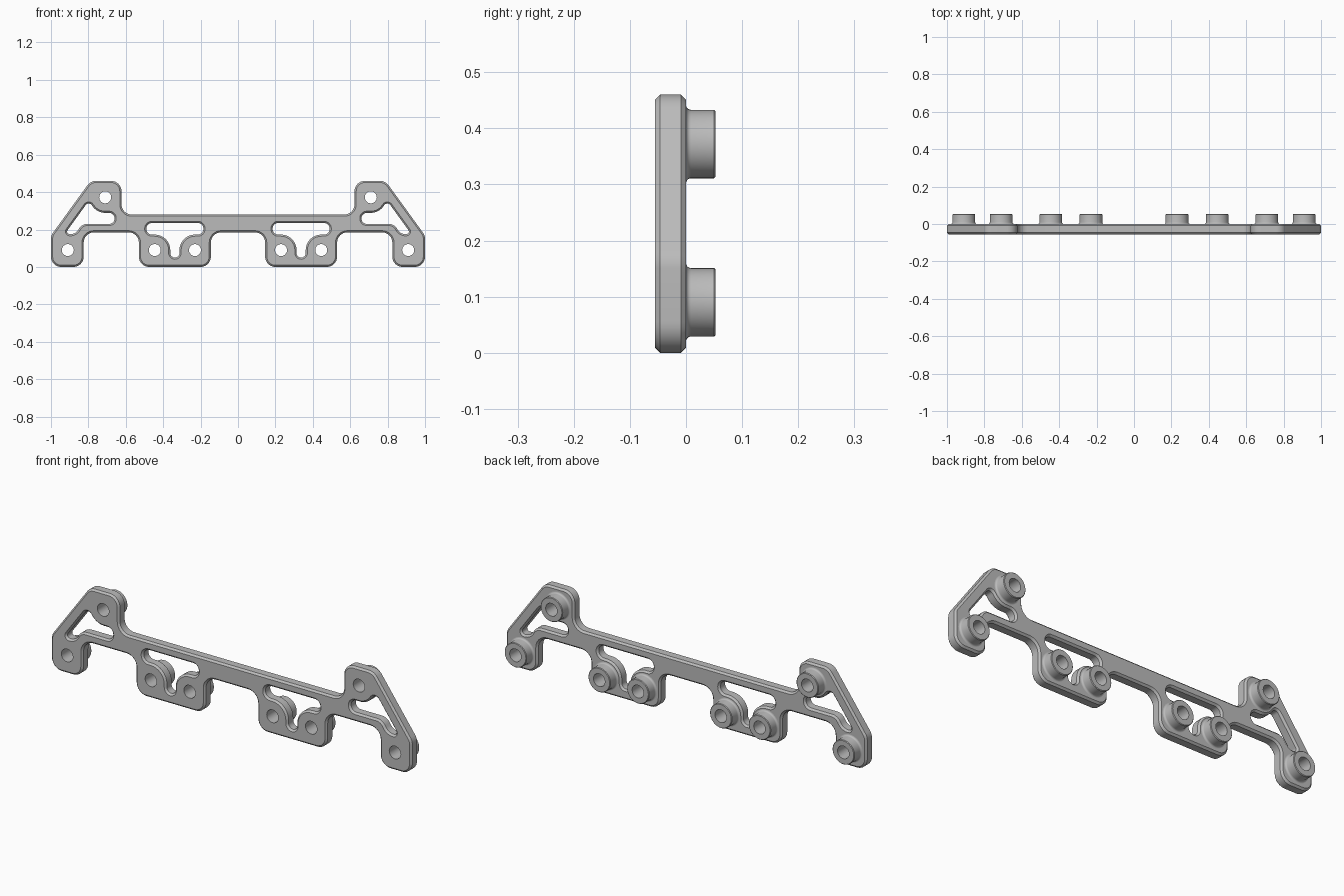
import bpy, bmesh, math
from mathutils import Vector

cube = bpy.data.objects.get("Cube")
if cube:
    bpy.data.objects.remove(cube, do_unlink=True)

FRONT, BACK, CHAMFER = -0.055, 0.0, 0.009
HOLE_R, BOSS_R, FILLET = 0.032, 0.061, 0.009
BOSS_TOP, SEGMENTS = 0.053, 40

grey = bpy.data.materials.new("plain_grey")
grey.use_nodes = True
grey.diffuse_color = (0.5, 0.5, 0.5, 1)
grey.node_tree.nodes["Principled BSDF"].inputs["Base Color"].default_value = (0.5, 0.5, 0.5, 1)


def mirrored(corners):
    return [(-x, z, r) for x, z, r in reversed(corners)]


def rounded(corners, steps=8):
    """Polygon of (x, z, radius) corners turned into a filleted loop."""
    points = []
    for i, (x, z, r) in enumerate(corners):
        p = Vector((x, z))
        a = (Vector(corners[i - 1][:2]) - p).normalized()
        b = (Vector(corners[(i + 1) % len(corners)][:2]) - p).normalized()
        half = a.angle(b) / 2
        centre = p + (a + b).normalized() * (r / math.sin(half))
        start = p + a * (r / math.tan(half)) - centre
        end = p + b * (r / math.tan(half)) - centre
        sweep = math.atan2(start.x * end.y - start.y * end.x, start.dot(end))
        for k in range(steps + 1):
            t = sweep * k / steps
            c, s = math.cos(t), math.sin(t)
            q = centre + Vector((start.x * c - start.y * s, start.x * s + start.y * c))
            if not points or (q - points[-1]).length > 1e-4:
                points.append(q)
    if (points[0] - points[-1]).length < 1e-4:
        points.pop()
    return points


def offset(points, distance):
    """Move a counter-clockwise loop outward by distance."""
    result = []
    for i, p in enumerate(points):
        a = (p - points[i - 1]).normalized()
        b = (points[(i + 1) % len(points)] - p).normalized()
        t = (a + b).normalized()
        result.append(p + Vector((t.y, -t.x)) * distance)
    return result


def circle(x, z, r):
    angles = [2 * math.pi * k / SEGMENTS for k in range(SEGMENTS)]
    return [Vector((x + r * math.cos(t), z + r * math.sin(t))) for t in angles]


def add_loop(bm, points, y):
    return [bm.verts.new((p.x, y, p.y)) for p in points]


def loop_edges(bm, verts):
    pairs = zip(verts, verts[1:] + verts[:1])
    return [bm.edges.get(pair) or bm.edges.new(pair) for pair in pairs]


def bridge(bm, first, second):
    n = len(first)
    for i in range(n):
        j = (i + 1) % n
        bm.faces.new((first[i], first[j], second[j], second[i]))


def finish(bm, name):
    bmesh.ops.recalc_face_normals(bm, faces=bm.faces[:])
    mesh = bpy.data.meshes.new(name)
    bm.to_mesh(mesh)
    bm.free()
    mesh.materials.append(grey)
    obj = bpy.data.objects.new(name, mesh)
    bpy.context.collection.objects.link(obj)
    bpy.ops.object.select_all(action='DESELECT')
    obj.select_set(True)
    bpy.context.view_layer.objects.active = obj
    bpy.ops.object.shade_smooth_by_angle(angle=math.radians(30))


# Outer contour, counter-clockwise, left half mirrored to the right
R = 0.055
half_outline = [
    (0.145, 0.185, R), (0.145, 0, R), (0.53, 0, R), (0.53, 0.185, R),
    (0.825, 0.185, R), (0.825, 0, R), (1, 0, R), (1, 0.168, R),
    (0.788, 0.46, R), (0.623, 0.46, R), (0.623, 0.28, R)]

# Slot with a valley between two bosses
slot = [
    (0.185, 0.235, 0.03), (0.185, 0.173, 0.03), (0.313, 0.173, 0.083),
    (0.313, 0.05, 0.0244), (0.362, 0.05, 0.0244), (0.362, 0.173, 0.083),
    (0.49, 0.173, 0.03), (0.49, 0.235, 0.03)]

# Triangular window at the end arm
window = [
    (0.66, 0.289, 0.029), (0.66, 0.23, 0.029), (0.835, 0.23, 0.05),
    (0.868, 0.175, 0.05), (0.927, 0.175, 0.014), (0.798, 0.353, 0.02),
    (0.753, 0.289, 0.083)]

half_holes = [(0.23, 0.09), (0.445, 0.09), (0.91, 0.09), (0.71, 0.372)]
holes = [(side * x, z, label) for side, label in ((1, "left"), (-1, "right"))
         for x, z in half_holes]

# Plate with chamfered rims
bm = bmesh.new()
front_edges, back_edges = [], []
rims = [(half_outline + mirrored(half_outline), -CHAMFER)]
for cutout in (slot, window):
    rims += [(cutout, CHAMFER), (mirrored(cutout), CHAMFER)]
for corners, shift in rims:
    wall = rounded(corners)
    face = offset(wall, shift)
    levels = [add_loop(bm, face, FRONT), add_loop(bm, wall, FRONT + CHAMFER),
              add_loop(bm, wall, BACK - CHAMFER), add_loop(bm, face, BACK)]
    for first, second in zip(levels, levels[1:]):
        bridge(bm, first, second)
    front_edges += loop_edges(bm, levels[0])
    back_edges += loop_edges(bm, levels[-1])
for x, z, label in holes:
    front_edges += loop_edges(bm, add_loop(bm, circle(x, z, HOLE_R), FRONT))
    back_edges += loop_edges(bm, add_loop(bm, circle(x, z, BOSS_R + FILLET), BACK))
for edges, direction in ((front_edges, -1), (back_edges, 1)):
    bmesh.ops.triangle_fill(bm, use_beauty=True, edges=edges, normal=(0, direction, 0))
finish(bm, "bracket_plate")

# Hollow bosses: filleted base, small rim chamfer, bore through the plate
profile = []
for k in range(6):
    t = math.pi / 2 * k / 5
    profile.append((BOSS_R + FILLET * (1 - math.sin(t)), BACK + FILLET * (1 - math.cos(t))))
profile += [(BOSS_R, BOSS_TOP - 0.003), (BOSS_R - 0.003, BOSS_TOP),
            (HOLE_R, BOSS_TOP), (HOLE_R, FRONT)]
for number, (x, z, label) in enumerate(holes):
    bm = bmesh.new()
    levels = [add_loop(bm, circle(x, z, r), y) for r, y in profile]
    for first, second in zip(levels, levels[1:]):
        bridge(bm, first, second)
    finish(bm, f"{label}_boss_{number % 4 + 1}")
